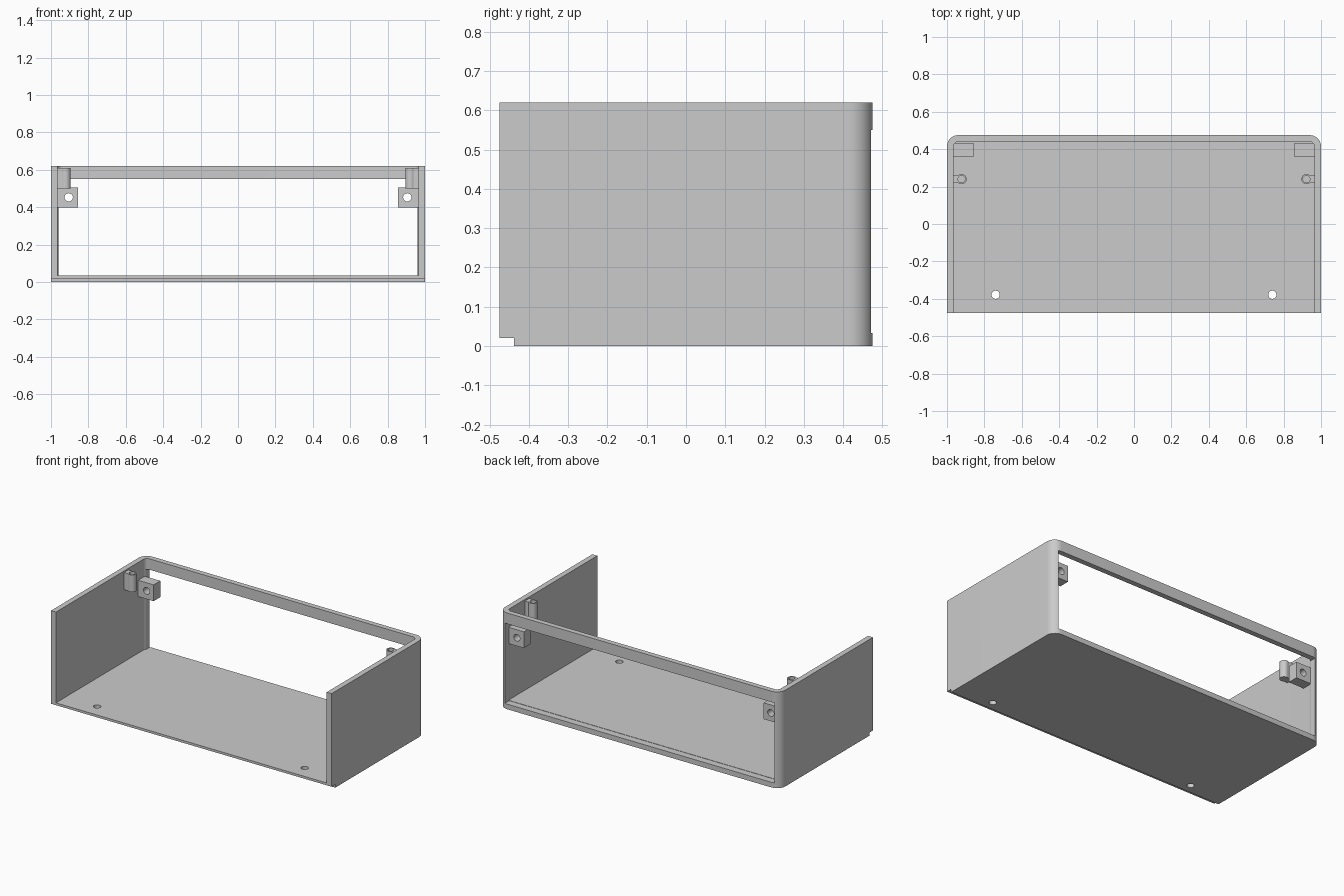
import bpy, bmesh, math

cube = bpy.data.objects.get("Cube")
if cube:
    bpy.data.objects.remove(cube, do_unlink=True)

grey = bpy.data.materials.new("light grey")
grey.use_nodes = True
grey.diffuse_color = (0.6, 0.6, 0.6, 1)
grey.node_tree.nodes["Principled BSDF"].inputs["Base Color"].default_value = (0.6, 0.6, 0.6, 1)


def prism(name, outline, z0, z1):
    """Extrude a flat outline between two heights."""
    bm = bmesh.new()
    base = bm.faces.new([bm.verts.new((x, y, z0)) for x, y in outline])
    top = bmesh.ops.extrude_face_region(bm, geom=[base])["geom"]
    for v in top:
        if isinstance(v, bmesh.types.BMVert):
            v.co.z = z1
    bmesh.ops.recalc_face_normals(bm, faces=bm.faces)
    mesh = bpy.data.meshes.new(name)
    bm.to_mesh(mesh)
    bm.free()
    mesh.materials.append(grey)
    ob = bpy.data.objects.new(name, mesh)
    bpy.context.collection.objects.link(ob)
    return ob


def box(name, x0, x1, y0, y1, z0, z1):
    return prism(name, [(x0, y0), (x1, y0), (x1, y1), (x0, y1)], z0, z1)


def disc(x, y, r, n=32):
    return [(x + r * math.cos(i * math.tau / n), y + r * math.sin(i * math.tau / n)) for i in range(n)]


def tray_outline(hx, y0, y1, r, n=12):
    """Square front corners, rounded rear corners."""
    pts = [(-hx, y0), (hx, y0)]
    for side, start in ((1, 0), (-1, math.pi / 2)):
        for i in range(n + 1):
            a = start + i * math.pi / 2 / n
            pts.append((side * (hx - r) + r * math.cos(a), y1 - r + r * math.sin(a)))
    return pts


def apply_boolean(ob, tool, operation="DIFFERENCE"):
    mod = ob.modifiers.new("Boolean", "BOOLEAN")
    mod.operation, mod.solver, mod.object = operation, "EXACT", tool
    bpy.context.view_layer.update()
    graph = bpy.context.evaluated_depsgraph_get()
    mesh = bpy.data.meshes.new_from_object(ob.evaluated_get(graph))
    ob.modifiers.clear()
    ob.data = mesh
    bpy.data.objects.remove(tool, do_unlink=True)


def smooth(ob):
    bpy.ops.object.select_all(action="DESELECT")
    ob.select_set(True)
    bpy.context.view_layer.objects.active = ob
    bpy.ops.object.shade_smooth_by_angle(angle=math.radians(30))


# Shell: floor, side walls and the rear frame
shell = prism("case_shell", tray_outline(1, -0.475, 0.475, 0.06), 0, 0.62)
apply_boolean(shell, prism("cavity_cutter", tray_outline(0.965, -0.7, 0.441, 0.027), 0.035, 0.8))
apply_boolean(shell, box("rear_window_cutter", -0.96, 0.96, 0.43, 0.6, 0.033, 0.55))
# Rebate under the front edge
apply_boolean(shell, box("front_rebate_cutter", -1.2, 1.2, -0.6, -0.438, -0.1, 0.02))
# Screw holes in the floor
for s in (-1, 1):
    apply_boolean(shell, prism("floor_hole_cutter", disc(s * 0.74, -0.378, 0.022), -0.1, 0.1))
smooth(shell)

for s, side in ((-1, "right"), (1, "left")):
    # Rear mounting lug with a hole running front to back
    lug = box(side + "_mounting_lug", *sorted((s * 0.97, s * 0.855)), 0.362, 0.43, 0.4, 0.505)
    drill = prism("lug_hole_cutter", disc(0, 0, 0.022), -0.1, 0.1)
    drill.rotation_euler.x = math.pi / 2
    drill.location = (s * 0.905, 0.4, 0.453)
    apply_boolean(lug, drill)
    smooth(lug)

    # Screw post joined to the side wall, bored from the top
    post = prism(side + "_screw_post", disc(s * 0.922, 0.24, 0.027), 0.5, 0.61)
    web = box("post_web", *sorted((s * 0.97, s * 0.925)), 0.218, 0.262, 0.5, 0.61)
    apply_boolean(post, web, "UNION")
    apply_boolean(post, prism("post_hole_cutter", disc(s * 0.922, 0.24, 0.019), 0.52, 0.7))
    smooth(post)
